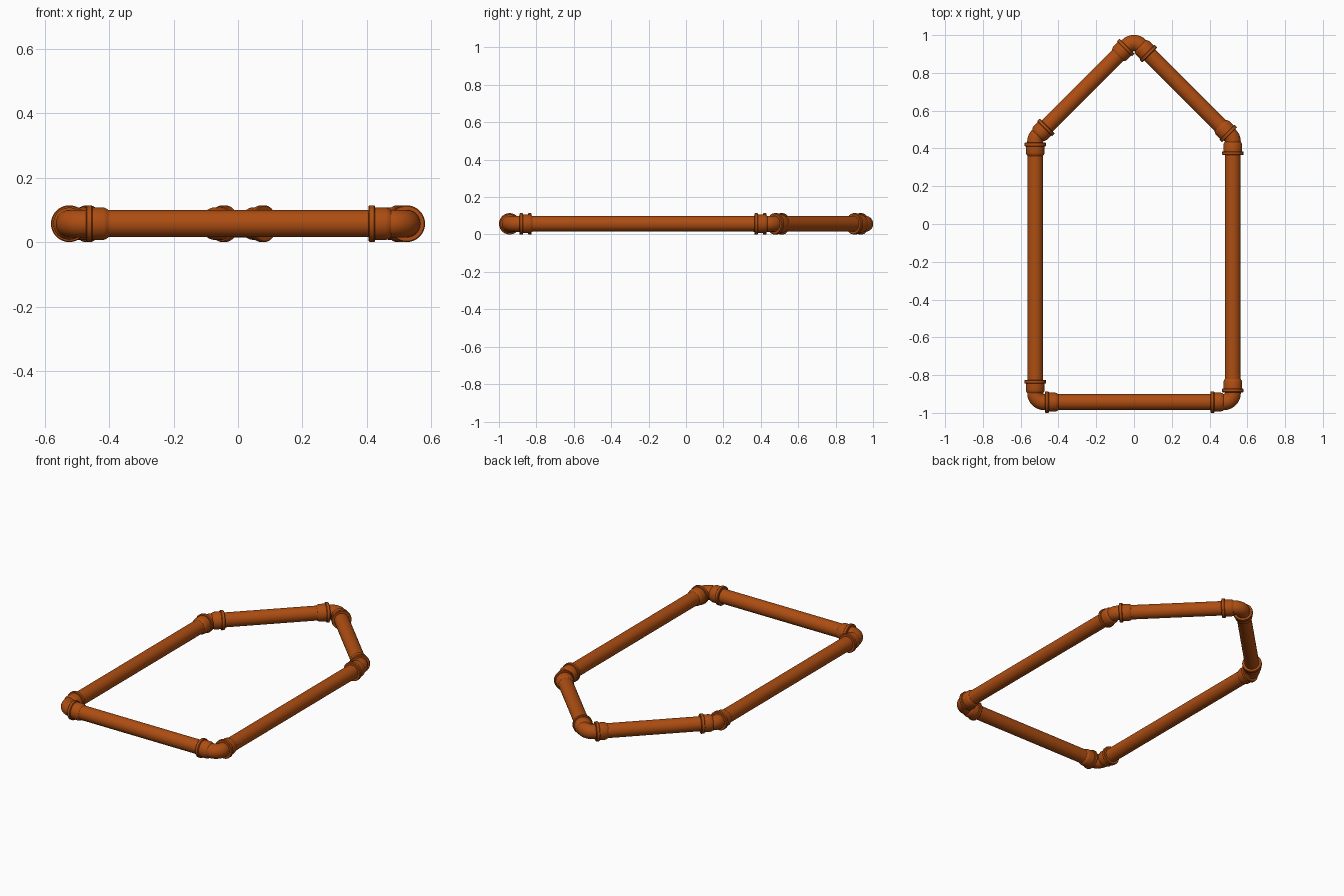
import bpy, bmesh, math
from mathutils import Vector

if "Cube" in bpy.data.objects:
    bpy.data.objects.remove(bpy.data.objects["Cube"])

Z = 0.057          # centreline height
R = 0.042          # pipe radius
BEND = 0.048       # elbow centreline bend radius
SEG = 40

clay = bpy.data.materials.new("orange brown clay")
clay.diffuse_color = (0.42, 0.075, 0.006, 1)
clay.use_nodes = True
clay.node_tree.nodes["Principled BSDF"].inputs["Base Color"].default_value = clay.diffuse_color
UP = Vector((0, 0, 1))


def loft(name, rings):
    """Skin circular rings given as (centre, direction, radius)."""
    bm = bmesh.new()
    prev = None
    for c, d, r in rings:
        side = UP.cross(d).normalized()
        cur = [bm.verts.new(c + r * (math.cos(a) * side + math.sin(a) * UP))
               for a in (2 * math.pi * i / SEG for i in range(SEG))]
        if prev:
            for i in range(SEG):
                j = (i + 1) % SEG
                bm.faces.new((prev[i], prev[j], cur[j], cur[i]))
        else:
            bm.faces.new(cur)
        prev = cur
    bm.faces.new(prev)
    bmesh.ops.recalc_face_normals(bm, faces=bm.faces)
    me = bpy.data.meshes.new(name)
    bm.to_mesh(me)
    bm.free()
    me.materials.append(clay)
    ob = bpy.data.objects.new(name, me)
    bpy.context.collection.objects.link(ob)
    bpy.context.view_layer.objects.active = ob
    ob.select_set(True)
    bpy.ops.object.shade_smooth_by_angle(angle=math.radians(35))
    ob.select_set(False)


# Bell socket profile: (distance from the mouth, radius)
BELL = [(0, 0.054), (0.003, 0.057), (0.017, 0.057), (0.02, 0.054),
        (0.02, 0.050), (0.055, 0.050), (0.063, 0.047), (0.07, R)]

# Loop corners, counter-clockwise seen from above
names = ["front_left", "front_right", "back_right", "apex", "back_left"]
corners = [Vector((x, y, Z)) for x, y in
           [(-0.523, -0.943), (0.523, -0.943), (0.523, 0.455),
            (0, 0.978), (-0.523, 0.455)]]
n = len(corners)

for k in range(n):
    c, nxt, prv = corners[k], corners[(k + 1) % n], corners[k - 1]
    d0, d1 = (c - prv).normalized(), (nxt - c).normalized()
    turn = d0.angle(d1)
    t = BEND * math.tan(turn / 2)        # tangent length of the bend
    mouth = t + 0.070                    # elbow bell mouth before the corner

    # Elbow: bell, bend, then plain end going into the next pipe
    rings = [(c - d0 * (mouth - s), d0, r) for s, r in BELL]
    inward = UP.cross(d0)
    centre = c - d0 * t + inward * BEND
    steps = 14
    for i in range(1, steps + 1):
        a = turn * i / steps
        d = d0 * math.cos(a) + inward * math.sin(a)
        rings.append((centre - UP.cross(d) * BEND, d, R + 0.0005))
    rings.append((c + d1 * (t + 0.05), d1, R + 0.0005))
    loft(names[k] + "_elbow", rings)

    # Straight pipe: bell at its start, plain end inside the next elbow's bell
    d2 = (corners[(k + 2) % n] - nxt).normalized()
    t2 = BEND * math.tan(d1.angle(d2) / 2)
    start = t + 0.004
    rings = [(c + d1 * (start + s), d1, r) for s, r in BELL]
    rings.append((nxt - d1 * (t2 + 0.02), d1, R))
    loft(names[k] + "_pipe", rings)
